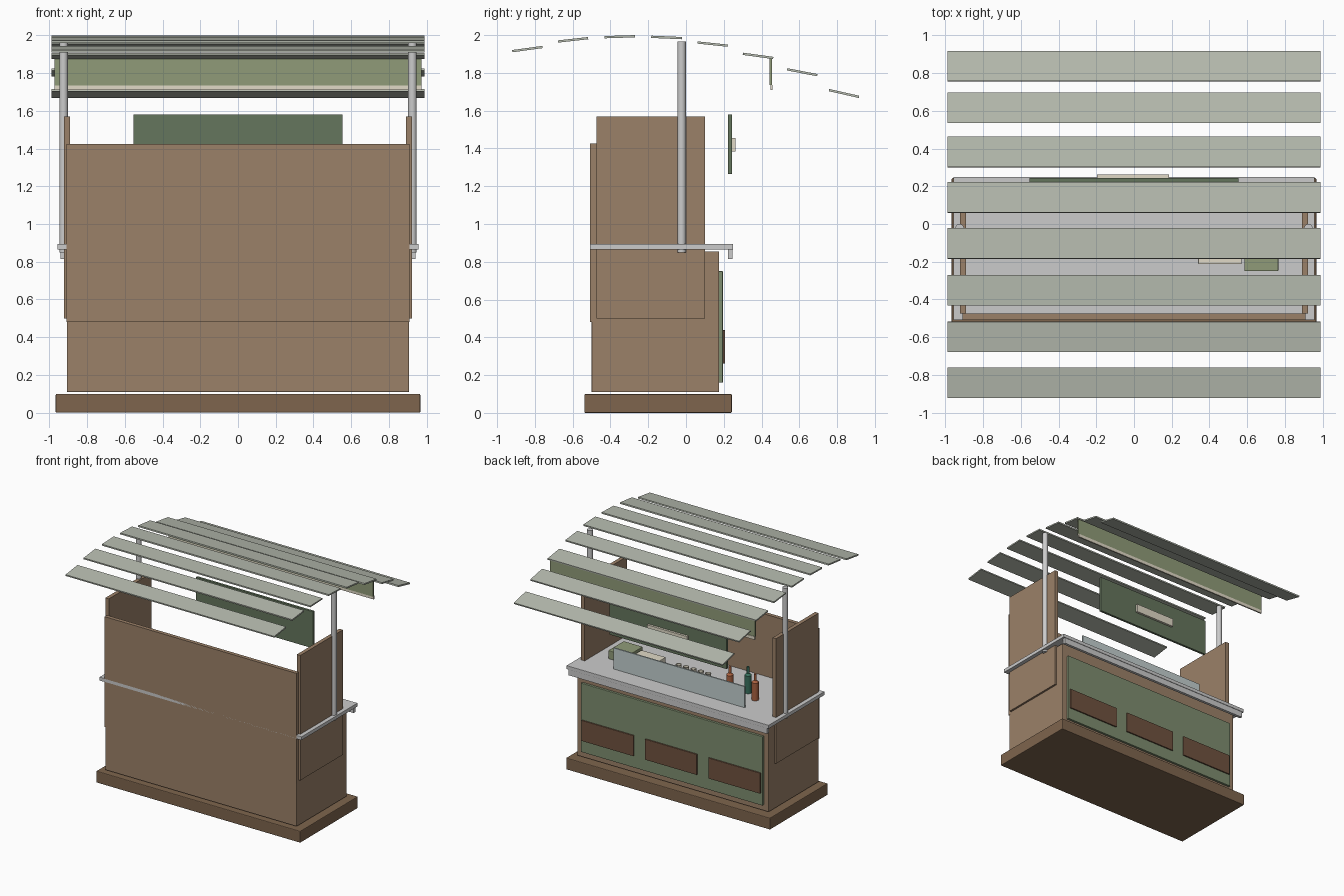
import bpy, bmesh, math
from mathutils import Matrix

if "Cube" in bpy.data.objects:
    bpy.data.objects.remove(bpy.data.objects["Cube"])


def material(name, rgb):
    m = bpy.data.materials.new(name)
    m.diffuse_color = (*rgb, 1)
    m.use_nodes = True
    m.node_tree.nodes["Principled BSDF"].inputs["Base Color"].default_value = m.diffuse_color
    return m


wood = material("wood", (0.33, 0.22, 0.14))
dark_wood = material("dark_wood", (0.21, 0.13, 0.075))
crate_wood = material("crate_wood", (0.16, 0.085, 0.05))
metal = material("metal", (0.6, 0.6, 0.6))
sage = material("sage", (0.47, 0.5, 0.43))
olive = material("olive", (0.28, 0.33, 0.19))
panel_green = material("panel_green", (0.21, 0.27, 0.16))
sign_green = material("sign_green", (0.13, 0.18, 0.11))
cream = material("cream", (0.75, 0.7, 0.57))
pale_glass = material("pale_glass", (0.55, 0.63, 0.63))
bottle_red = material("bottle_red", (0.4, 0.12, 0.05))
bottle_green = material("bottle_green", (0.04, 0.16, 0.11))


def finish(name, bm, mat):
    mesh = bpy.data.meshes.new(name)
    bm.to_mesh(mesh)
    bm.free()
    mesh.materials.append(mat)
    ob = bpy.data.objects.new(name, mesh)
    bpy.context.collection.objects.link(ob)
    return ob


def box(name, x, y, z, mat, bevel=0.0, tilt=0.0):
    """Box from (min, max) ranges, optionally tilted about x."""
    bm = bmesh.new()
    size = [b - a for a, b in (x, y, z)]
    bmesh.ops.create_cube(bm, size=1, matrix=Matrix.Diagonal((*size, 1)))
    ob = finish(name, bm, mat)
    ob.location = [(a + b) / 2 for a, b in (x, y, z)]
    ob.rotation_euler.x = tilt
    if bevel:
        mod = ob.modifiers.new("Bevel", "BEVEL")
        mod.width, mod.segments = bevel, 2
    return ob


def lathe(name, x, y, profile, mat, sides=20):
    """Closed turned shape from (radius, z) points."""
    bm = bmesh.new()
    rings = [[bm.verts.new((r * math.cos(2 * math.pi * i / sides),
                            r * math.sin(2 * math.pi * i / sides), z))
              for i in range(sides)] for r, z in profile]
    for lo, hi in zip(rings, rings[1:]):
        for i in range(sides):
            j = (i + 1) % sides
            bm.faces.new((lo[i], lo[j], hi[j], hi[i])).smooth = True
    bm.faces.new(rings[0][::-1])
    bm.faces.new(rings[-1])
    ob = finish(name, bm, mat)
    ob.location = (x, y, 0)
    for e in ob.data.edges:
        a, b = (ob.data.vertices[v].co for v in e.vertices)
        e.use_edge_sharp = abs(a.z - b.z) < 1e-6
    return ob


# Plinth, cabinet and wall panels
box("plinth", (-0.966, 0.966), (-0.538, 0.243), (0, 0.1), dark_wood, 0.006)
box("cabinet", (-0.906, 0.906), (-0.5, 0.175), (0.11, 0.855), wood, 0.004)
box("rear_panel", (-0.908, 0.908), (-0.508, -0.475), (0.48, 1.425), wood)
for side, s in (("left", -1), ("right", 1)):
    xs = sorted((s * 0.89, s * 0.923))
    box(side + "_wing_panel", xs, (-0.475, 0.1), (0.5, 1.57), wood)
    # Roof posts
    lathe(side + "_post", s * 0.924, -0.023,
          [(0.023, 0.85), (0.023, 1.965)], metal, 24)

# Serving side panel with three crates
box("serving_panel", (-0.86, 0.86), (0.17, 0.195), (0.16, 0.75), panel_green, 0.003)
for i in range(3):
    cx = (i - 1) * 0.6
    box(f"crate_front_{i + 1}", (cx - 0.245, cx + 0.245), (0.19, 0.206),
        (0.262, 0.438), crate_wood, 0.002)

# Counter
box("counter_top", (-0.957, 0.957), (-0.508, 0.25), (0.865, 0.895), metal, 0.002)
box("counter_lip", (-0.94, 0.94), (0.222, 0.246), (0.815, 0.867), metal)

# Items on the counter
box("glass_guard", (-0.62, 0.62), (0.08, 0.092), (0.893, 1.075), pale_glass)
box("cream_tray", (0.34, 0.57), (-0.213, -0.03), (0.893, 0.955), cream, 0.004)
box("olive_tray", (0.585, 0.765), (-0.25, -0.04), (0.893, 0.965), olive, 0.004)
for i in range(5):
    lathe(f"cup_{i + 1}", (i - 2) * 0.07, -0.1,
          [(0.018, 0.893), (0.024, 0.99), (0.02, 0.99), (0.016, 0.905)], cream)
bottles = [(-0.36, -0.08, bottle_red), (-0.48, -0.155, bottle_green),
           (-0.6, -0.08, bottle_red)]
for i, (x, y, mat) in enumerate(bottles):
    lathe(f"bottle_{i + 1}", x, y,
          [(0.028, 0.893), (0.028, 1.045), (0.011, 1.06), (0.011, 1.115)], mat)

# Hanging sign board with a blank plaque
box("sign_board", (-0.555, 0.555), (0.222, 0.243), (1.265, 1.58), sign_green, 0.002)
box("sign_plaque", (-0.195, 0.185), (0.241, 0.262), (1.385, 1.455), cream)

# Curved slatted roof: each slat from (y, z) edge to edge
slats = [(-0.92, 1.915, -0.76, 1.937), (-0.678, 1.966, -0.518, 1.984),
         (-0.432, 1.989, -0.27, 1.994), (-0.184, 1.991, -0.022, 1.984),
         (0.06, 1.961, 0.221, 1.944), (0.301, 1.901, 0.462, 1.879),
         (0.535, 1.819, 0.695, 1.788), (0.757, 1.709, 0.916, 1.673)]
for i, (y0, z0, y1, z1) in enumerate(slats):
    half = math.hypot(y1 - y0, z1 - z0) / 2
    cy, cz = (y0 + y1) / 2, (z0 + z1) / 2
    box(f"roof_slat_{i + 1}", (-0.988, 0.988), (cy - half, cy + half),
        (cz - 0.006, cz + 0.006), sage, tilt=math.atan2(z1 - z0, y1 - y0))

# Valance hanging under the roof
box("valance", (-0.972, 0.972), (0.441, 0.455), (1.735, 1.875), olive)
box("valance_trim", (-0.972, 0.972), (0.447, 0.459), (1.71, 1.737), cream)
